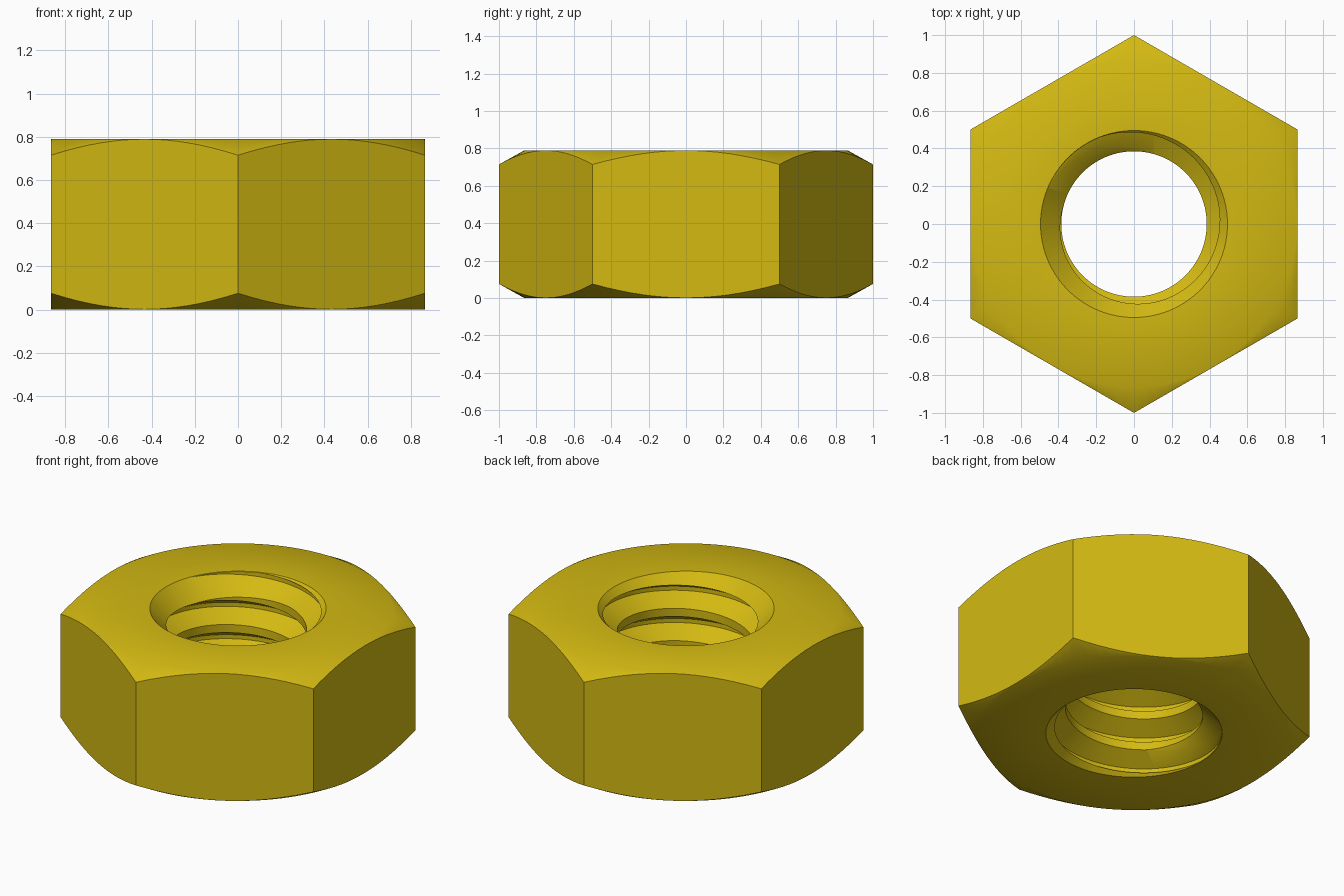
import bpy, bmesh, math

cube = bpy.data.objects.get("Cube")
if cube:
    bpy.data.objects.remove(cube, do_unlink=True)

HEIGHT = 0.79
SEGMENTS = 96
BORE, ROOT, RIM = 0.385, 0.493, 0.495   # thread crest, thread root, countersink rim
PITCH, TURNS = 0.2, 8

brass = bpy.data.materials.new("yellow_brass")
brass.use_nodes = True
colour = (0.66, 0.49, 0.006, 1)
brass.diffuse_color = colour
brass.node_tree.nodes["Principled BSDF"].inputs["Base Color"].default_value = colour


def make_object(name, bm):
    bmesh.ops.recalc_face_normals(bm, faces=bm.faces)
    mesh = bpy.data.meshes.new(name)
    bm.to_mesh(mesh)
    bm.free()
    mesh.materials.append(brass)
    obj = bpy.data.objects.new(name, mesh)
    bpy.context.collection.objects.link(obj)
    return obj


def lathe(name, profile):
    """Revolve (radius, z) points around the z axis."""
    bm = bmesh.new()
    verts = [bm.verts.new((r, 0, z)) for r, z in profile]
    edges = [bm.edges.new(pair) for pair in zip(verts, verts[1:])]
    bmesh.ops.spin(bm, geom=verts + edges, cent=(0, 0, 0), axis=(0, 0, 1),
                   angle=2 * math.pi, steps=SEGMENTS)
    bmesh.ops.remove_doubles(bm, verts=bm.verts, dist=1e-5)
    bmesh.ops.dissolve_degenerate(bm, edges=bm.edges, dist=1e-6)
    return make_object(name, bm)


def hex_prism(name, z0, z1):
    bm = bmesh.new()
    angles = [math.radians(90 + 60 * k) for k in range(6)]
    base = bm.faces.new([bm.verts.new((math.cos(a), math.sin(a), z0)) for a in angles])
    top = bmesh.ops.extrude_face_region(bm, geom=[base])["geom"]
    bmesh.ops.translate(bm, vec=(0, 0, z1 - z0),
                        verts=[g for g in top if isinstance(g, bmesh.types.BMVert)])
    return make_object(name, bm)


def thread_screw(name):
    """Solid right-handed screw whose ridge cuts the internal thread."""
    bm = bmesh.new()
    profile = [(BORE, -0.075), (ROOT, -0.0125), (ROOT, 0.0125), (BORE, 0.075)]
    steps = SEGMENTS * TURNS
    rows = []
    for r, dz in profile:
        row = []
        for t in range(steps + 1):
            turn = t / SEGMENTS - 5.5
            a = math.radians(115) + 2 * math.pi * turn
            row.append(bm.verts.new((r * math.cos(a), r * math.sin(a),
                                     0.7775 + PITCH * turn + dz)))
        rows.append(row)
    # the last row joins the first row of the next turn
    strips = list(zip(rows, rows[1:])) + [(rows[3], rows[0][SEGMENTS:])]
    for low, high in strips:
        for t in range(min(len(low), len(high)) - 1):
            bm.faces.new((low[t], low[t + 1], high[t + 1], high[t]))
    # close both ends towards the axis
    bottom, top = bm.verts.new((0, 0, -0.6)), bm.verts.new((0, 0, 1.6))
    for e in [e for e in bm.edges if e.is_boundary]:
        a, b = e.verts
        bm.faces.new((a, b, bottom if a.co.z < HEIGHT / 2 else top))
    return make_object(name, bm)


def boolean(target, cutter, operation):
    mod = target.modifiers.new(cutter.name, 'BOOLEAN')
    mod.operation, mod.solver, mod.object = operation, 'EXACT', cutter
    cutter.hide_render = True
    bpy.context.view_layer.objects.active = target
    bpy.ops.object.modifier_apply(modifier=mod.name)
    bpy.data.objects.remove(cutter, do_unlink=True)


# Hexagonal body with conical corner chamfers on both ends
nut = hex_prism("hex_nut", -0.1, HEIGHT + 0.1)
chamfer = lathe("chamfer_envelope", [
    (0, 0), (0.864, 0), (1.1, 0.131), (1.1, HEIGHT - 0.131), (0.864, HEIGHT), (0, HEIGHT)])
boolean(nut, chamfer, 'INTERSECT')

# Threaded bore, then a countersink at each end
boolean(nut, thread_screw("thread_cutter"), 'DIFFERENCE')
sink = lathe("countersink_cutter", [
    (0, -0.1), (RIM + 0.1, -0.1), (0.3, RIM - 0.3), (0.3, HEIGHT - RIM + 0.3),
    (RIM + 0.1, HEIGHT + 0.1), (0, HEIGHT + 0.1)])
boolean(nut, sink, 'DIFFERENCE')

# Smooth round surfaces, crisp edges
for o in bpy.context.selected_objects:
    o.select_set(False)
nut.select_set(True)
bpy.context.view_layer.objects.active = nut
bpy.ops.object.shade_smooth_by_angle(angle=math.radians(30))
